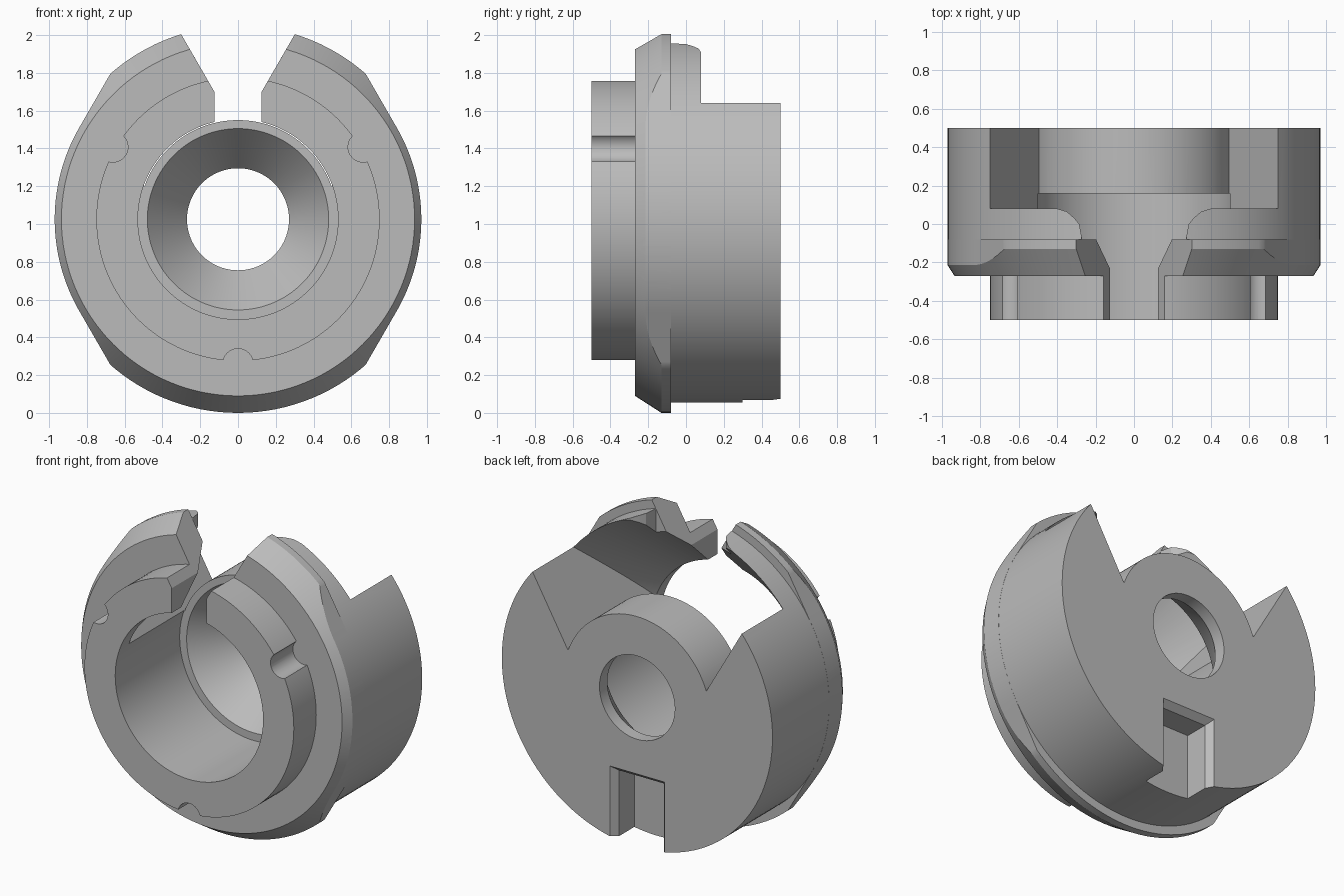
import bpy, bmesh, math
from mathutils import Vector

if "Cube" in bpy.data.objects:
    bpy.data.objects.remove(bpy.data.objects["Cube"])

AXIS_Z = 1.025
SEG = 128

grey = bpy.data.materials.new("plain_grey")
grey.use_nodes = True
grey.diffuse_color = (0.5, 0.5, 0.5, 1)
grey.node_tree.nodes["Principled BSDF"].inputs["Base Color"].default_value = (0.5, 0.5, 0.5, 1)


def finish(name, bm):
    bmesh.ops.remove_doubles(bm, verts=bm.verts, dist=1e-6)
    bmesh.ops.recalc_face_normals(bm, faces=bm.faces)
    mesh = bpy.data.meshes.new(name)
    bm.to_mesh(mesh)
    bm.free()
    mesh.materials.append(grey)
    obj = bpy.data.objects.new(name, mesh)
    obj.location.z = AXIS_Z
    bpy.context.collection.objects.link(obj)
    return obj


def revolve(name, profile):
    """Closed (radius, y) profile turned around the y axis."""
    bm = bmesh.new()
    rings = []
    for i in range(SEG):
        a = 2 * math.pi * i / SEG
        rings.append([bm.verts.new((r * math.cos(a), y, r * math.sin(a))) for r, y in profile])
    n = len(profile)
    for i in range(SEG):
        a, b = rings[i], rings[(i + 1) % SEG]
        for j in range(n):
            k = (j + 1) % n
            bm.faces.new((a[j], a[k], b[k], b[j]))
    return finish(name, bm)


def loft(name, start, end):
    """Solid between two matching outlines of 3D points."""
    bm = bmesh.new()
    a = [bm.verts.new(p) for p in start]
    b = [bm.verts.new(p) for p in end]
    bm.faces.new(a)
    bm.faces.new(b[::-1])
    for i in range(len(a)):
        j = (i + 1) % len(a)
        bm.faces.new((a[i], b[i], b[j], a[j]))
    return finish(name, bm)


def prism_y(name, outline, y0, y1):
    return loft(name, [(x, y0, z) for x, z in outline], [(x, y1, z) for x, z in outline])


def mirrored(half):
    return half + [(-x, v) for x, v in reversed(half)]


def combine(target, tool, operation="DIFFERENCE"):
    mod = target.modifiers.new("shape", "BOOLEAN")
    mod.operation = operation
    mod.solver = "EXACT"
    mod.object = tool
    bpy.context.view_layer.objects.active = target
    bpy.ops.object.modifier_apply(modifier=mod.name)
    bpy.data.objects.remove(tool)


# Turned body: front collar, chamfered flange, barrel, stepped and tapered bore
body = revolve("housing", [
    (0.53, -0.5), (0.75, -0.5), (0.75, -0.27), (0.935, -0.27), (AXIS_Z, -0.13),
    (AXIS_Z, -0.08), (0.97, -0.08), (0.97, 0.5), (0.27, 0.5), (0.27, 0.42),
    (0.48, 0.16), (0.53, 0.16)])


# Flange sides trimmed to the barrel, with tangent flats at thirty degrees
def trim_radius(a):
    fold = math.asin(min(1, abs(math.sin(a))))
    return min(1.1, 0.9705 / math.cos(max(0, fold - math.pi / 6)))


bm = bmesh.new()
loops = []
for i in range(SEG * 2):
    a = math.pi * i / SEG
    c, s, r = math.cos(a), math.sin(a), trim_radius(a)
    loops.append([bm.verts.new((q * c, y, q * s))
                  for q, y in ((r, -0.26 - 0.1), (1.3, -0.36), (1.3, -0.07), (r, -0.07))])
for i in range(len(loops)):
    a, b = loops[i], loops[(i + 1) % len(loops)]
    for j in range(4):
        k = (j + 1) % 4
        bm.faces.new((a[j], a[k], b[k], b[j]))
combine(body, finish("flange_trim", bm))

# Upper rear pocket with a conical floor, leaving the central boss
pocket = revolve("rear_pocket", [(0.525, -0.41), (0.97, 0.08), (1.3, 0.08), (1.3, 0.7), (0.525, 0.7)])
wedge = prism_y("pocket_wedge", mirrored([(0.395, 0), (1.15, 1.308), (1.15, 1.5)]), -0.6, 0.8)
combine(pocket, wedge, "INTERSECT")
combine(body, pocket)

# Flared slot through the top of the collar and flange
combine(body, prism_y("top_slot", mirrored([(0.125, 0.3), (0.125, 0.675), (0.428, 1.2)]), -0.6, 0.12))

# Rounded rear corners beside the slot
round_xy = mirrored([(0.1, -0.08), (0.27, -0.08), (0.285, 0), (0.31, 0.03),
                     (0.35, 0.065), (0.4, 0.08), (0.4, 0.12)])
combine(body, loft("slot_rounding", [(x, y, 0.6) for x, y in round_xy],
                   [(x, y, 1.2) for x, y in round_xy]))

# Three scalloped notches around the collar
for deg in (30, 150, 270):
    a = math.radians(deg)
    cx, cz = 0.765 * math.cos(a), 0.765 * math.sin(a)
    circle = [(cx + 0.08 * math.cos(t * math.pi / 16), cz + 0.08 * math.sin(t * math.pi / 16))
              for t in range(32)]
    combine(body, prism_y("collar_notch", circle, -0.6, -0.27))

# Keyway in the lower back, with a chamfered mouth
def keyway_outline(half, top, y):
    return [(-half, y, -1.2), (half, y, -1.2), (half, y, top), (-half, y, top)]


combine(body, loft("keyway", keyway_outline(0.16, -0.53, 0.3), keyway_outline(0.16, -0.53, 0.55)))
combine(body, loft("keyway_mouth", keyway_outline(0.155, -0.535, 0.45), keyway_outline(0.235, -0.455, 0.55)))

# Smooth turned surfaces, crisp machined edges
bpy.ops.object.select_all(action="DESELECT")
body.select_set(True)
bpy.context.view_layer.objects.active = body
bpy.ops.object.shade_smooth_by_angle(angle=math.radians(20))
